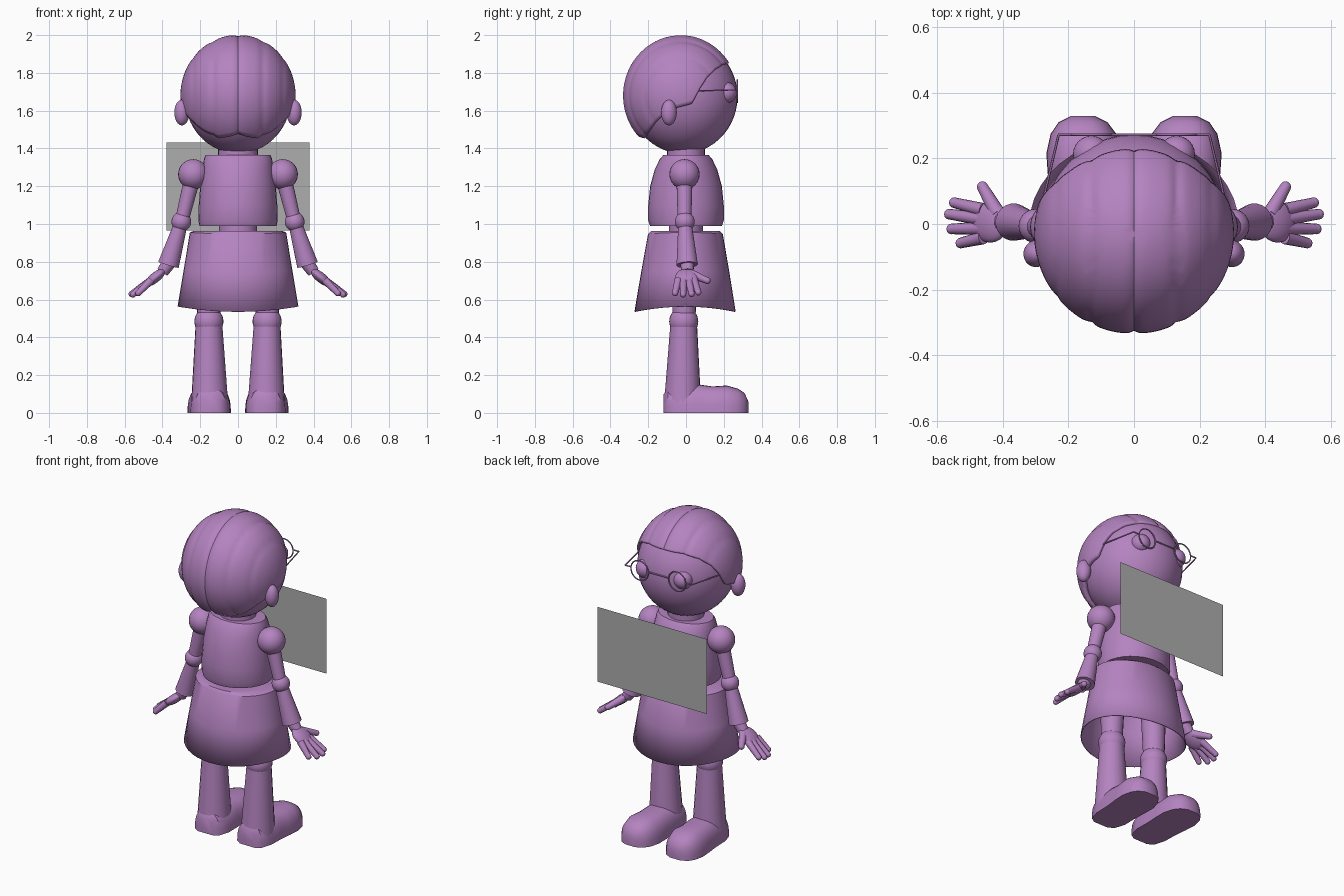
import bpy, bmesh, math
from mathutils import Vector, Matrix

old = bpy.data.objects.get("Cube")
if old:
    bpy.data.objects.remove(old, do_unlink=True)


def material(name, rgb):
    m = bpy.data.materials.new(name)
    m.use_nodes = True
    m.diffuse_color = (*rgb, 1)
    m.node_tree.nodes["Principled BSDF"].inputs["Base Color"].default_value = (*rgb, 1)
    return m


PURPLE = material("soft purple", (0.46, 0.23, 0.53))
GREY = material("mid grey", (0.42, 0.42, 0.42))
parts = []


def finish(name, bm, mat=PURPLE):
    bmesh.ops.recalc_face_normals(bm, faces=bm.faces)
    me = bpy.data.meshes.new(name)
    bm.to_mesh(me)
    bm.free()
    me.materials.append(mat)
    ob = bpy.data.objects.new(name, me)
    bpy.context.collection.objects.link(ob)
    parts.append(ob)
    return ob


def skin(name, rings, start=True, end=True):
    """Bridge closed rings of points, with optional end caps."""
    bm = bmesh.new()
    loops = [[bm.verts.new(p) for p in ring] for ring in rings]
    n = len(loops[0])
    for a, b in zip(loops, loops[1:]):
        for i in range(n):
            j = (i + 1) % n
            bm.faces.new((a[i], a[j], b[j], b[i]))
    if start:
        bm.faces.new(loops[0])
    if end:
        bm.faces.new(loops[-1])
    return finish(name, bm)


def oval(rx, ry, z, n=32, y=0.0, dip=0.0):
    ring = []
    for i in range(n):
        t = math.tau * i / n
        ring.append((rx * math.cos(t), y + ry * math.sin(t), z - dip * math.sin(t) ** 2))
    return ring


def limb(name, p, q, r1, r2, n=20):
    p, q = Vector(p), Vector(q)
    turn = (q - p).to_track_quat('Z', 'Y')
    rings = []
    for c, r in ((p, r1), (q, r2)):
        rings.append([c + turn @ Vector(v) for v in oval(r, r, 0, n)])
    return skin(name, rings)


def ball(name, c, r, rot=None, n=24):
    r = r if isinstance(r, tuple) else (r, r, r)
    bm = bmesh.new()
    m = Matrix.Translation(c) @ (rot or Matrix()) @ Matrix.Diagonal((*r, 1))
    bmesh.ops.create_uvsphere(bm, u_segments=n, v_segments=n * 2 // 3, radius=1, matrix=m)
    return finish(name, bm)


def ring_tube(name, c, r, t):
    """Thin torus standing in the x-z plane."""
    rings = []
    for i in range(29):
        a = math.tau * i / 28
        out = Vector((math.cos(a), 0, math.sin(a)))
        rings.append([Vector(c) + out * (r + t * math.cos(b)) + Vector((0, t * math.sin(b), 0))
                      for b in (math.tau * k / 6 for k in range(6))])
    return skin(name, rings, False, False)


# Head and neck
ball("head", (0, -0.015, 1.675), (0.282, 0.288, 0.302), n=40)
skin("neck", [oval(0.105, 0.1, 1.33), oval(0.105, 0.1, 1.43)])

# Hair shell: hairline height by angle from the face, with combed grooves
HAIRLINE = [(0, 33), (28, 32), (48, 26), (62, 17), (71, 6), (79, -8), (92, -11),
            (103, -15), (117, -25), (134, -37), (152, -45), (167, -43), (180, -40)]


def hairline(deg):
    for (a, e), (b, f) in zip(HAIRLINE, HAIRLINE[1:]):
        if deg <= b:
            t = (deg - a) / (b - a)
            return math.radians(e + (f - e) * t)
    return math.radians(HAIRLINE[-1][1])


rings = []
STEPS, SIDES = 28, 128
for k in range(STEPS):
    ring = []
    for i in range(SIDES):
        a = 360 * i / SIDES
        low = hairline(min(a, 360 - a))
        e = low + (math.pi / 2 - low) * k / (STEPS - 0.7)
        a = math.radians(a)
        d = Vector((math.sin(a) * math.cos(e), math.cos(a) * math.cos(e), math.sin(e)))
        groove = 1 - abs(math.sin(7 * math.acos(max(-1, min(1, d.x))) + math.pi / 2))
        fade = 1 - abs(d.x) ** 3
        s = 1 - 0.028 * fade * groove ** 3
        ring.append((0.305 * s * d.x, -0.028 + 0.307 * s * d.y, 1.68 + 0.321 * s * d.z))
    rings.append(ring)
hair = skin("hair", rings, start=False)
shell = hair.modifiers.new("thickness", 'SOLIDIFY')
shell.thickness = 0.025
shell.offset = -1

# Torso, waist and skirt
skin("torso", [oval(0.205, 0.19, 0.99), oval(0.21, 0.2, 1.02), oval(0.208, 0.2, 1.1),
               oval(0.2, 0.19, 1.2), oval(0.188, 0.165, 1.29), oval(0.18, 0.138, 1.345),
               oval(0.172, 0.12, 1.365)])
skin("waist", [oval(0.1, 0.09, 0.93), oval(0.1, 0.09, 1.0)])
skirt = skin("skirt", [oval(0.32, 0.268, 0.563, 40, -0.005, 0.027),
                       oval(0.287, 0.234, 0.76, 40, -0.004, 0.018),
                       oval(0.255, 0.198, 0.955, 40, -0.003, 0.008),
                       oval(0.235, 0.182, 0.963, 40, -0.003)], start=False)
wall = skirt.modifiers.new("thickness", 'SOLIDIFY')
wall.thickness = 0.006

# Paired parts
for side, s in (("left", 1), ("right", -1)):
    ball(f"{side}_ear", (s * 0.297, -0.09, 1.59), (0.04, 0.042, 0.068),
         Matrix.Rotation(s * 0.4, 4, 'Z'))

    # Eyes and spectacles
    ball(f"{side}_eye", (s * 0.13, 0.213, 1.695), 0.056)
    ring_tube(f"{side}_lens_rim", (s * 0.13, 0.272, 1.703), 0.06, 0.004)
    limb(f"{side}_frame_hinge", (s * 0.19, 0.272, 1.71), (s * 0.232, 0.272, 1.71), 0.004, 0.004, 6)
    limb(f"{side}_temple", (s * 0.23, 0.272, 1.71), (s * 0.285, 0.04, 1.705), 0.004, 0.004, 6)

    # Arm
    ball(f"{side}_shoulder", (s * 0.237, -0.008, 1.263), 0.08)
    limb(f"{side}_upper_arm", (s * 0.24, -0.008, 1.25), (s * 0.297, -0.008, 1.02), 0.043, 0.036)
    ball(f"{side}_elbow", (s * 0.3, -0.006, 1.012), 0.052)
    limb(f"{side}_forearm", (s * 0.306, -0.005, 0.99), (s * 0.368, 0.006, 0.784), 0.037, 0.057)
    limb(f"{side}_wrist", (s * 0.365, 0.006, 0.795), (s * 0.4, 0.008, 0.745), 0.037, 0.032)

    # Hand
    slope = Matrix.Rotation(s * 0.68, 4, 'Y')
    ball(f"{side}_palm", (s * 0.438, 0.005, 0.717), (0.068, 0.062, 0.027), slope)
    tips = [(0.548, 0.065, 0.638), (0.563, 0.03, 0.63), (0.556, -0.015, 0.627), (0.528, -0.058, 0.634)]
    for k, (x, y, z) in enumerate(tips):
        base = (s * 0.46, 0.043 - 0.028 * k, 0.702)
        limb(f"{side}_finger_{k + 1}", base, (s * x, y, z), 0.021, 0.016, 12)
        ball(f"{side}_fingertip_{k + 1}", (s * x, y, z), 0.0165, n=12)
    limb(f"{side}_thumb", (s * 0.415, 0.03, 0.735), (s * 0.462, 0.113, 0.7), 0.024, 0.017, 12)
    ball(f"{side}_thumb_tip", (s * 0.462, 0.113, 0.7), 0.0175, n=12)

    # Leg
    limb(f"{side}_thigh", (s * 0.15, -0.01, 0.88), (s * 0.155, -0.01, 0.49), 0.075, 0.06)
    ball(f"{side}_knee", (s * 0.154, -0.012, 0.484), 0.077)
    limb(f"{side}_shin", (s * 0.154, -0.012, 0.48), (s * 0.15, -0.018, 0.05), 0.07, 0.098)

    # Shoe: flat-soled sections from heel to toe
    rings = []
    for y, w, h in ((-0.118, 0.05, 0.1), (-0.095, 0.085, 0.13), (-0.03, 0.105, 0.14),
                    (0.07, 0.106, 0.15), (0.14, 0.112, 0.14), (0.215, 0.115, 0.145),
                    (0.275, 0.1, 0.128), (0.31, 0.075, 0.105), (0.33, 0.035, 0.06)):
        c = 0.146 + 0.03 * max(y, 0)
        arc = []
        for k in range(17):
            t = math.pi * k / 16
            x = math.copysign(abs(math.cos(t)) ** 0.75, math.cos(t))
            arc.append((s * (c + w * x), y, h * abs(math.sin(t)) ** 0.75))
        rings.append(arc)
    skin(f"{side}_shoe", rings)

limb("spectacle_bridge", (-0.07, 0.272, 1.71), (0.07, 0.272, 1.71), 0.004, 0.004, 6)

# Smooth shading with crisp edges
bpy.ops.object.select_all(action='DESELECT')
for ob in parts:
    ob.select_set(True)
bpy.context.view_layer.objects.active = parts[0]
bpy.ops.object.shade_smooth_by_angle(angle=math.radians(40))

# Flat board held before the chest
bm = bmesh.new()
bm.faces.new([bm.verts.new((x, 0.331, z)) for x, z in
              ((0.378, 0.965), (-0.378, 0.965), (-0.378, 1.432), (0.378, 1.432))])
finish("board", bm, GREY)
